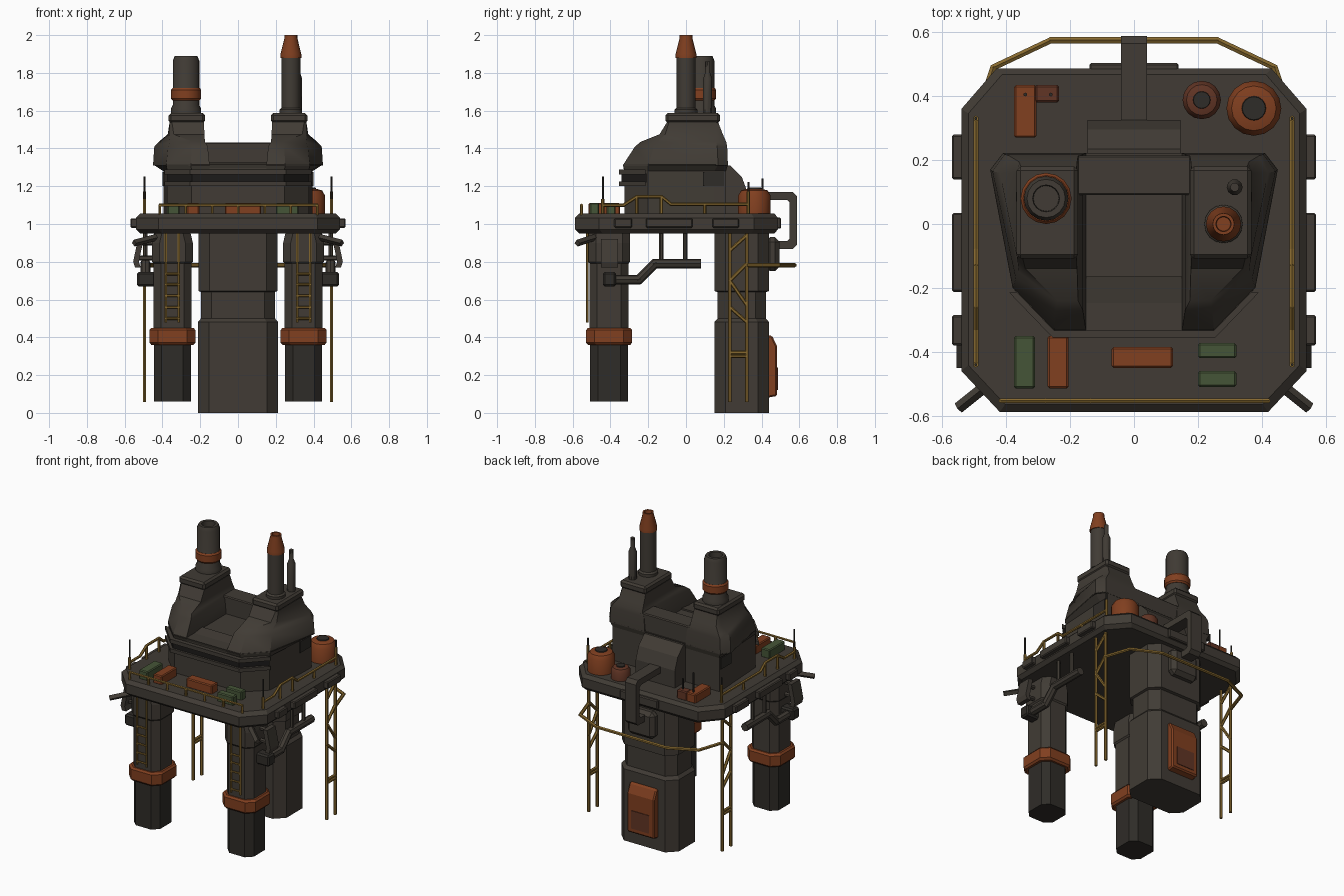
import bpy, bmesh, math
from mathutils import Vector, Matrix

if "Cube" in bpy.data.objects:
    bpy.data.objects.remove(bpy.data.objects["Cube"])

def mat(name, r, g, b):
    m = bpy.data.materials.new(name)
    m.diffuse_color = (r, g, b, 1)
    m.use_nodes = True
    m.node_tree.nodes["Principled BSDF"].inputs["Base Color"].default_value = m.diffuse_color
    return m

HULL = mat("weathered_hull", 0.052, 0.044, 0.035)
DARK = mat("dark_hull", 0.028, 0.025, 0.021)
SLIT = mat("window_black", 0.012, 0.011, 0.01)
ORANGE = mat("faded_orange", 0.22, 0.05, 0.014)
RUST = mat("rust_red", 0.12, 0.035, 0.018)
YELLOW = mat("safety_yellow", 0.24, 0.14, 0.028)
GREEN = mat("container_green", 0.06, 0.09, 0.038)

def finish(name, bm, m, smooth=False, bevel=0):
    bmesh.ops.recalc_face_normals(bm, faces=bm.faces[:])
    me = bpy.data.meshes.new(name)
    bm.to_mesh(me)
    bm.free()
    me.materials.append(m)
    ob = bpy.data.objects.new(name, me)
    bpy.context.collection.objects.link(ob)
    if bevel:
        mod = ob.modifiers.new("edge", 'BEVEL')
        mod.width, mod.segments = bevel, 1
    if smooth:
        bpy.ops.object.select_all(action='DESELECT')
        ob.select_set(True)
        bpy.context.view_layer.objects.active = ob
        bpy.ops.object.shade_smooth_by_angle(angle=math.radians(35))
    return ob

def loft(name, rings, m, smooth=False, bevel=0):
    """Skin closed rings of 3D points and cap both ends."""
    bm = bmesh.new()
    vs = [[bm.verts.new(p) for p in r] for r in rings]
    n = len(vs[0])
    for a, b in zip(vs, vs[1:]):
        for i in range(n):
            bm.faces.new((a[i], a[(i + 1) % n], b[(i + 1) % n], b[i]))
    bm.faces.new(vs[0])
    bm.faces.new(vs[-1])
    return finish(name, bm, m, smooth, bevel)

def box(name, x0, x1, y0, y1, z0, z1, m, bevel=0.006):
    rings = [[(x0, y0, z), (x1, y0, z), (x1, y1, z), (x0, y1, z)] for z in (z0, z1)]
    return loft(name, rings, m, bevel=bevel)

def lathe(name, x, y, prof, m, n=16):
    rings = [[(x + r * math.cos(2 * math.pi * i / n), y + r * math.sin(2 * math.pi * i / n), z)
              for i in range(n)] for r, z in prof]
    return loft(name, rings, m, smooth=True)

def column(name, cx, cy, secs, m):
    """Chamfered square column; secs = (half x, half y, chamfer, z)."""
    rings = []
    for a, b, c, z in secs:
        q = [(a, -b + c), (a, b - c), (a - c, b), (-a + c, b),
             (-a, b - c), (-a, -b + c), (-a + c, -b), (a - c, -b)]
        rings.append([(cx + x, cy + y, z) for x, y in q])
    return loft(name, rings, m)

def tubes(name, paths, r, m, n=6):
    """Polyline tubes, all in one object."""
    bm = bmesh.new()
    for path in paths:
        for a, b in zip(path, path[1:]):
            a, b = Vector(a), Vector(b)
            d = b - a
            rot = d.to_track_quat('Z', 'Y').to_matrix().to_4x4()
            bmesh.ops.create_cone(bm, cap_ends=True, segments=n, radius1=r, radius2=r,
                                  depth=d.length + r * 0.7,
                                  matrix=Matrix.Translation((a + b) / 2) @ rot)
    return finish(name, bm, m)

def extrude_x(name, prof, x0, x1, m, bevel=0):
    return loft(name, [[(x, y, z) for y, z in prof] for x in (x0, x1)], m, bevel=bevel)

def sym(half):
    """Mirror a half outline (x > 0) into a closed ring."""
    return half + [(-x, y) for x, y in reversed(half)]

def at(ring, z, k=0.0):
    return [(x * (1 - k), y * (1 - k), z) for x, y in ring]

# Deck slab with chamfered rim
plan = sym([(0.42, -0.588), (0.54, -0.46), (0.54, 0.36), (0.43, 0.487)])
loft("deck", [at(plan, 0.95, .04), at(plan, 0.972), at(plan, 1.033), at(plan, 1.055, .04)], HULL)
box("deck_back_pad", -0.14, 0.14, 0.47, 0.503, 0.975, 1.035, HULL)

# Rear main leg, hatch and service box
column("rear_leg", 0, 0.295, [(.213, .145, .06, 0), (.213, .145, .06, .48), (.196, .128, .055, .5),
       (.196, .128, .055, .64), (.21, .145, .06, .645), (.21, .145, .06, .955)], HULL)
extrude_x("rear_hatch", [(0.43, 0.08), (0.483, 0.09), (0.483, 0.35), (0.455, 0.41), (0.43, 0.41)],
          -0.1, 0.1, ORANGE, bevel=0.008)
box("rear_hatch_panel", -0.065, 0.065, 0.48, 0.487, 0.12, 0.24, RUST, 0)
box("rear_service_box", -0.1, 0.1, 0.42, 0.495, 0.75, 0.93, HULL, 0.025)

# Rear duct looping from the house down to the leg
extrude_x("rear_duct", [(0.30, 1.17), (0.565, 1.17), (0.588, 1.147), (0.588, 0.89), (0.565, 0.868),
          (0.43, 0.868), (0.43, 0.91), (0.535, 0.91), (0.547, 0.92), (0.547, 1.115), (0.535, 1.128),
          (0.30, 1.128)], -0.04, 0.04, HULL)
extrude_x("house_rear_step", [(0.19, 1.05), (0.325, 1.05), (0.325, 1.17), (0.295, 1.25),
          (0.235, 1.31), (0.19, 1.31)], -0.145, 0.145, HULL)

# House: lower walls flaring into the shoulder
low = sym([(0.245, -0.325), (0.375, -0.2), (0.395, 0.15), (0.395, 0.212)])
wide = sym([(0.25, -0.335), (0.38, -0.2), (0.45, 0.17), (0.41, 0.222)])
loft("house_lower", [at(low, 1.05), at(low, 1.28), at(wide, 1.315)], HULL)
box("house_back_wall", -0.2, 0.2, 0.09, 0.215, 1.30, 1.432, HULL)
extrude_x("house_recess_apron", [(-0.165, 1.30), (-0.165, 1.325), (-0.33, 1.305), (-0.33, 1.29)],
          -0.15, 0.15, HULL)

# Wraparound visor with a dark slit between two lips
visor = sym([(0.255, -0.355), (0.39, -0.215)])
loft("visor_lower_lip", [at(visor, 1.2), at(visor, 1.225)], HULL)
loft("visor_upper_lip", [at(visor, 1.262), at(visor, 1.288)], HULL)
loft("visor_slit", [at(visor, 1.22, .04), at(visor, 1.268, .04)], SLIT)

for s, side in ((-1, "left"), (1, "right")):
    # Shoulder block rising into the tower base
    secs = [(1.31, [(.15, .222), (.41, .222), (.45, .17), (.38, -.2), (.25, -.335), (.15, -.335)]),
            (1.41, [(.16, .218), (.405, .218), (.443, .165), (.37, -.17), (.245, -.27), (.16, -.27)]),
            (1.435, [(.175, .213), (.39, .213), (.42, .16), (.36, -.15), (.24, -.24), (.175, -.24)]),
            (1.475, [(.178, .195), (.36, .195), (.372, .16), (.365, -.11), (.34, -.14), (.178, -.14)]),
            (1.54, [(.18, .17), (.35, .17), (.362, .155), (.362, -.09), (.35, -.1), (.18, -.1)])]
    loft(side + "_shoulder", [[(s * x, y, z) for x, y in r] for z, r in secs], HULL, smooth=True)
    xs = sorted((s * 0.175, s * 0.367))
    box(side + "_tower_collar", *xs, -0.108, 0.18, 1.535, 1.587, HULL, 0.012)
    xs = sorted((s * 0.38, s * 0.4))
    box(side + "_house_window", *xs, 0.09, 0.2, 1.2, 1.275, DARK, 0)

    # Front leg with orange band, collar and ladder
    cx, cy = s * 0.347, -0.407
    column(side + "_front_leg_foot", cx, cy, [(.097, .1, .04, .06), (.097, .1, .04, .37)], DARK)
    column(side + "_front_leg", cx, cy, [(.1, .103, .04, .44), (.1, .103, .04, .79),
           (.108, .11, .04, .8), (.108, .11, .04, .9), (.095, .11, .04, .955)], HULL)
    column(side + "_front_leg_band", cx, cy, [(.112, .112, .045, .36), (.122, .122, .045, .372),
           (.122, .122, .045, .438), (.112, .112, .045, .45)], ORANGE)
    lad = [[(s * x, -0.522, 0.48), (s * x, -0.522, 0.95)] for x in (0.313, 0.383)]
    lad += [[(s * 0.313, -0.522, z), (s * 0.383, -0.522, z)] for z in (.5, .56, .62, .68, .735)]
    tubes(side + "_leg_ladder", lad, 0.007, YELLOW)

    # Under-deck pipe with hangers, elbow block, outrigger arm and fender
    px = s * 0.49
    tubes(side + "_under_pipe", [[(px, -0.4, .705), (px, -.25, .705), (px, -.165, .79), (px, .07, .79)]],
          0.026, HULL, 8)
    tubes(side + "_pipe_hangers", [[(px, y, .79), (px, y, .96)] for y in (-.13, -.005)], 0.012, HULL)
    xs = sorted((s * 0.43, s * 0.535))
    box(side + "_pipe_block", *xs, -0.44, -0.37, 0.67, 0.745, DARK, 0.01)
    tubes(side + "_outrigger_arm", [[(s * .43, -.48, .93), (s * .545, -.572, .9)]], 0.018, HULL, 4)
    loft(side + "_fender", [[(s * (x + d), y, z) for x, y in
         ((.50, -.45), (.53, -.45), (.53, -.36), (.50, -.36))]
         for d, z in ((.015, .77), (.025, .8), (.0, .92))], HULL)
    tubes(side + "_fender_links", [[(s * .44, -.405, z), (s * .52, -.405, z)] for z in (.82, .9)], 0.014, HULL)

    # Deck side pads
    for i, (a, b) in enumerate(((.14, .28), (-.213, .035), (-.38, -.285))):
        xs = sorted((s * 0.52, s * 0.57))
        box(f"{side}_deck_pad_{i}", *xs, a, b, 0.98, 1.03, HULL)

    # Side railing, aerials and long hanging ladder
    rx = s * 0.495
    rail = [[(rx, y, z) for y, z in ((-.44, 1.1), (-.33, 1.1), (-.26, 1.145), (-.13, 1.145),
                                     (-.08, 1.105), (.33, 1.105))]]
    rail += [[(rx, y, 1.05), (rx, y, z)] for y, z in
             ((-.44, 1.13), (-.26, 1.145), (-.13, 1.145), (.1, 1.105), (.33, 1.17))]
    tubes(side + "_side_rail", rail, 0.009, YELLOW)
    tubes(side + "_aerials", [[(rx, -.44, 1.05), (rx, -.44, 1.25)], [(rx, .33, 1.05), (rx, .33, 1.22)]],
          0.005, DARK)
    pairs = ((.3, .3), (.32, .32), (.56, .48), (.7, .79), (.86, .94), (.7, .57))
    hang = [[(rx, y, .06), (rx, y, .96)] for y in (.232, .322)]
    hang += [[(rx, .232, a), (rx, .322, b)] for a, b in pairs]
    tubes(side + "_hanging_ladder", hang, 0.01, YELLOW)

# Left funnel with orange band
lathe("left_funnel", -0.275, 0.08, [(.08, 1.58), (.08, 1.61), (.07, 1.63), (.07, 1.865), (.06, 1.89),
      (.042, 1.89), (.04, 1.84)], HULL)
lathe("left_funnel_band", -0.275, 0.08, [(.072, 1.655), (.08, 1.665), (.08, 1.71), (.072, 1.72)], ORANGE)

# Right chimney, orange cap and slim vent
lathe("right_chimney", 0.28, 0, [(.06, 1.58), (.06, 1.605), (.05, 1.615), (.05, 1.885)], HULL)
lathe("right_chimney_cap", 0.28, 0, [(.055, 1.88), (.055, 1.9), (.034, 1.985), (.034, 2.0),
      (.024, 2.0), (.022, 1.975)], ORANGE)
lathe("right_vent", 0.315, 0.115, [(.025, 1.58), (.025, 1.77), (.014, 1.8), (.014, 1.86)], HULL, 10)

# Cargo and tanks on the deck
cargo = [("green_crate_a", -.375, -.31, -.515, -.35, GREEN), ("orange_crate_a", -.27, -.205, -.515, -.35, ORANGE),
         ("orange_crate_b", -.07, .122, -.45, -.385, ORANGE), ("green_crate_b", .2, .32, -.42, -.372, GREEN),
         ("green_crate_c", .2, .32, -.51, -.46, GREEN), ("rear_crate_long", -.375, -.305, .27, .435, ORANGE),
         ("rear_crate_short", -.31, -.235, .38, .435, RUST)]
for name, x0, x1, y0, y1, m in cargo:
    box(name, x0, x1, y0, y1, 1.05, 1.112, m)
tubes("rear_crate_posts", [[(-.34, .405, 1.1), (-.34, .405, 1.24)], [(-.26, .405, 1.1), (-.26, .405, 1.18)]],
      0.006, DARK)
lathe("large_tank", 0.375, 0.362, [(.086, 1.05), (.086, 1.15), (.07, 1.178), (.04, 1.186)], ORANGE)
lathe("large_tank_lid", 0.375, 0.362, [(.04, 1.18), (.036, 1.192)], DARK)
lathe("small_tank", 0.212, 0.388, [(.06, 1.05), (.06, 1.11), (.048, 1.128), (.028, 1.134)], RUST)
lathe("small_tank_lid", 0.212, 0.388, [(.028, 1.13), (.026, 1.14)], DARK)

# Front railing
front = [[(-.415, -.553, 1.1), (.42, -.553, 1.1)]]
front += [[(-.415 + i * .139, -.553, 1.05), (-.415 + i * .139, -.553, 1.1)] for i in range(7)]
tubes("front_rail", front, 0.008, YELLOW)

# Rear bumper rail joining the hanging ladders
half = [(.495, .325), (.44, .49), (.26, .575)]
tubes("rear_bumper_rail", [[(x, y, .782) for x, y in sym(half)]], 0.011, YELLOW)
